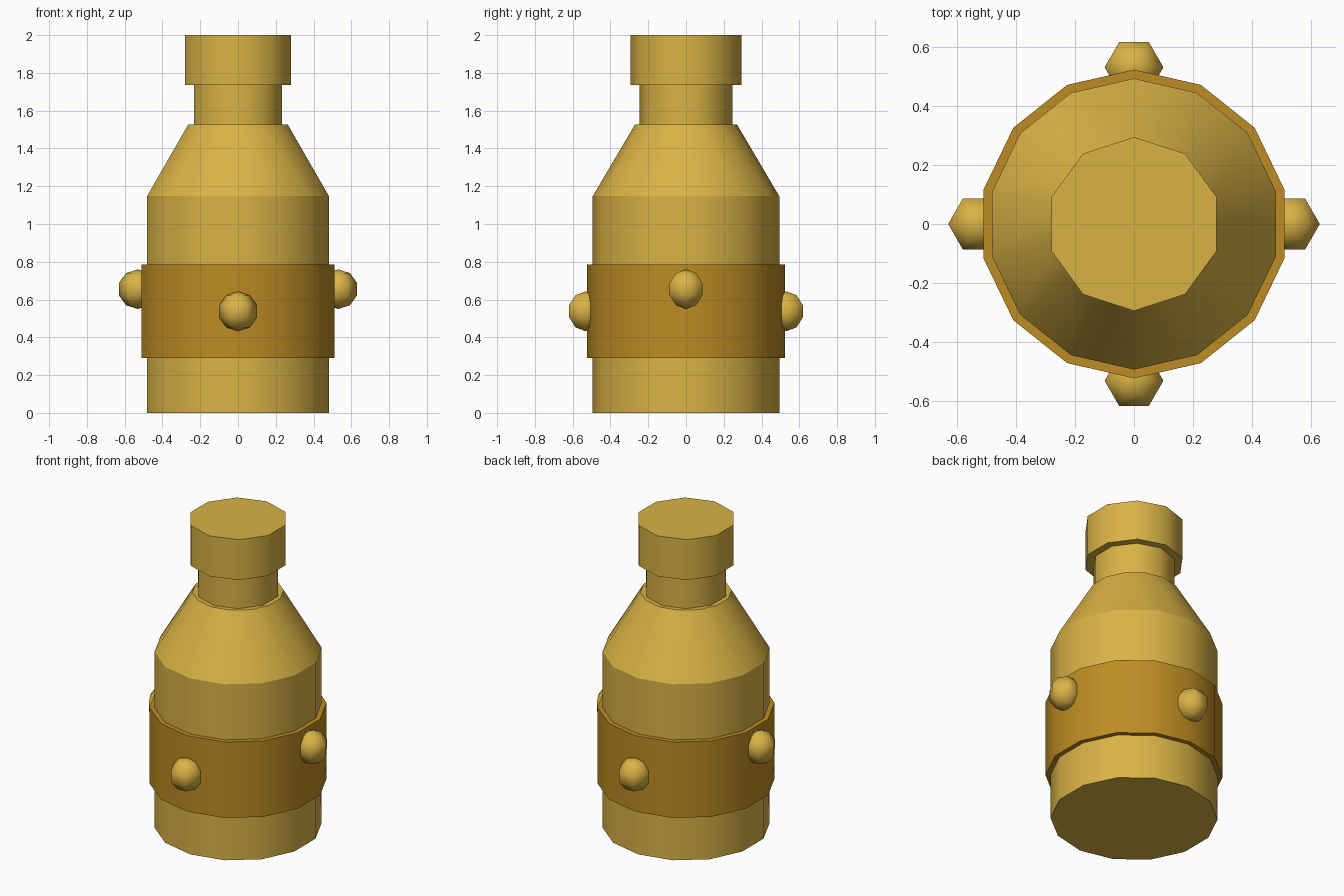
import bpy
from math import radians

cube = bpy.data.objects.get("Cube")
if cube:
    bpy.data.objects.remove(cube, do_unlink=True)


def make_material(name, rgb):
    mat = bpy.data.materials.new(name)
    mat.use_nodes = True
    color = (*rgb, 1.0)
    mat.diffuse_color = color
    mat.node_tree.nodes["Principled BSDF"].inputs["Base Color"].default_value = color
    return mat


gold = make_material("gold", (0.70, 0.45, 0.06))
amber = make_material("dark amber", (0.51, 0.26, 0.017))


def finish(name, mat, angle):
    obj = bpy.context.object
    obj.name = name
    obj.data.materials.append(mat)
    bpy.ops.object.shade_smooth_by_angle(angle=radians(angle))
    return obj


def tube(name, mat, sides, bottom, top, r_bottom, r_top=None):
    """Upright faceted cylinder or cone between two heights."""
    bpy.ops.mesh.primitive_cone_add(
        vertices=sides, radius1=r_bottom, radius2=r_top or r_bottom,
        depth=top - bottom, location=(0, 0, (bottom + top) / 2))
    return finish(name, mat, 40)


# Bottle, from the base up
tube("body", gold, 14, 0, 1.147, 0.494)
tube("shoulder", gold, 14, 1.147, 1.527, 0.494, 0.27)
tube("neck", gold, 10, 1.527, 1.737, 0.246)
tube("cap", gold, 10, 1.737, 2.0, 0.295)

# Wide label band around the body
tube("label_band", amber, 14, 0.29, 0.785, 0.524)

# Studs on the band: the side pair sits higher than the front and back pair
studs = {
    "left_stud": (0.531, 0, 0.655),
    "right_stud": (-0.531, 0, 0.655),
    "front_stud": (0, -0.532, 0.538),
    "back_stud": (0, 0.532, 0.538),
}
for name, place in studs.items():
    bpy.ops.mesh.primitive_uv_sphere_add(
        segments=6, ring_count=5, radius=0.105,
        location=place, rotation=(0, 0, radians(30)))
    finish(name, gold, 80)
